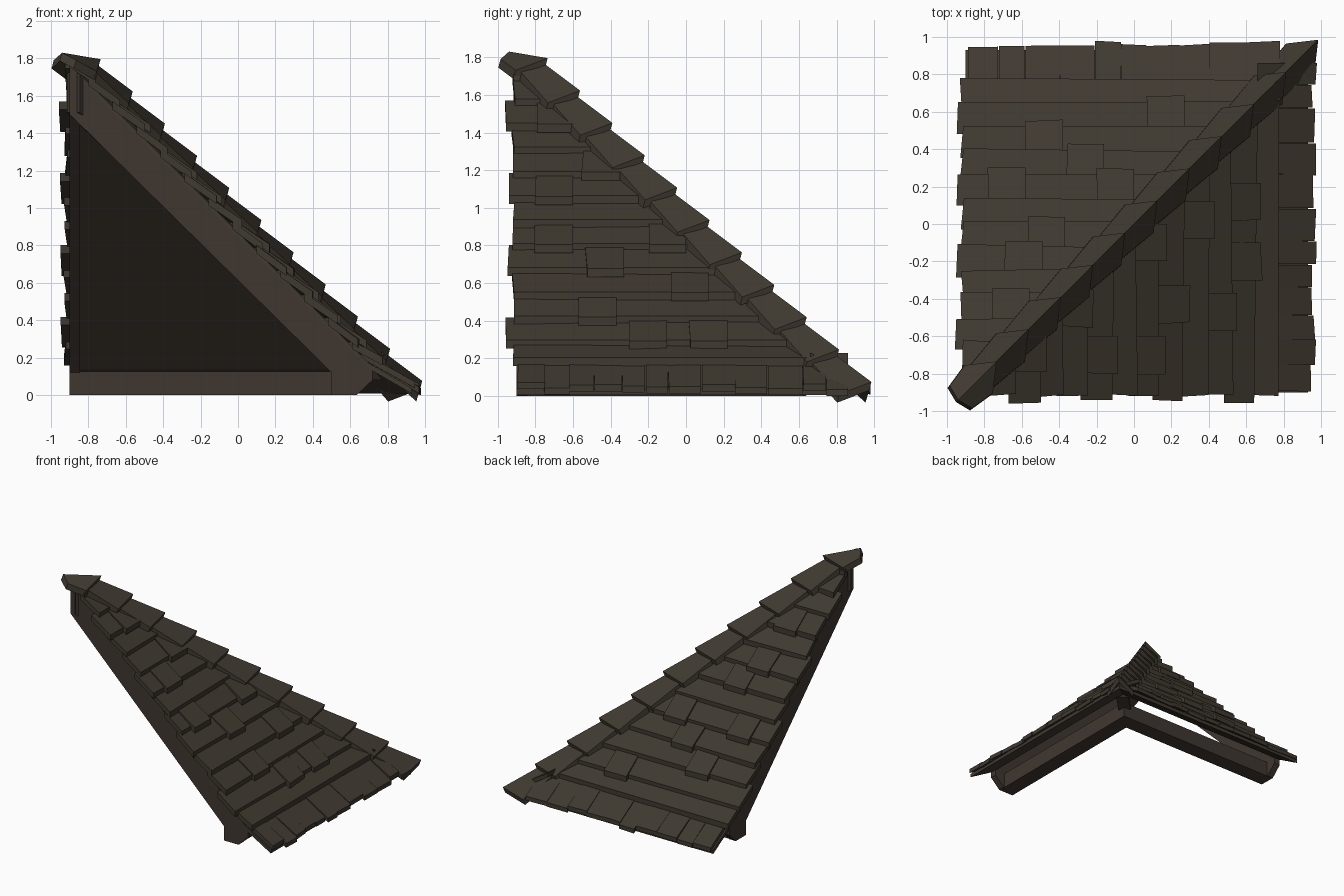
import bpy, bmesh, random

if "Cube" in bpy.data.objects:
    bpy.data.objects.remove(bpy.data.objects["Cube"])
random.seed(4)

def mat(name, c):
    m = bpy.data.materials.new(name)
    m.diffuse_color = (*c, 1)
    m.use_nodes = True
    m.node_tree.nodes["Principled BSDF"].inputs["Base Color"].default_value = m.diffuse_color
    return m
SHINGLE = mat("weathered shingle brown", (0.050, 0.041, 0.029))
TIMBER = mat("dark timber brown", (0.050, 0.038, 0.030))

def finish(bm, name, m):
    bmesh.ops.recalc_face_normals(bm, faces=bm.faces)
    me = bpy.data.meshes.new(name)
    bm.to_mesh(me)
    bm.free()
    me.materials.append(m)
    ob = bpy.data.objects.new(name, me)
    bpy.context.collection.objects.link(ob)

def prism(bm, top, offset, swap=False):
    """Closed prism between a polygon and its offset copy; swap mirrors it over the hip."""
    def put(p):
        return bm.verts.new((p[1], p[0], p[2]) if swap else p)
    a = [put(p) for p in top]
    b = [put([p[i] + offset[i] for i in range(3)]) for p in top]
    bm.faces.new(a)
    bm.faces.new(b[::-1])
    for i in range(len(a)):
        j = (i + 1) % len(a)
        bm.faces.new((a[i], b[i], b[j], a[j]))

def surf(x):
    """Roof height: 45 degrees, flaring out at the eave."""
    return 0.87 - x if x < 0.70 else 0.17 - (x - 0.70) * 0.58

def tile(bm, x0, x1, y0, y1, up0, up1, swap, to_hip=False, jit=0.0, th=0.03):
    j = lambda: random.uniform(-jit, jit)
    e0, e1 = (x0, x1) if to_hip else (y1, y1)
    prism(bm, [(x0, y0 + j(), surf(x0) + up0), (x1 + j(), y0 + j(), surf(x1) + up1),
               (x1 + j(), e1, surf(x1) + up1), (x0, e0, surf(x0) + up0)],
          (0, 0, -th), swap)

# loose raised shingles: (position along eave, row number)
LOOSE = [[(-.69, 10), (-.45, 8), (-.70, 7), (-.70, 5), (-.10, 5), (-.43, 4),
          (.02, 3), (-.47, 2), (-.20, 1), (.12, 1)],
         [(-.48, 2), (-.26, 3), (.17, 1), (-.68, 4), (-.10, 4), (-.47, 6), (-.59, 7), (-.66, 9)]]

for side, label in ((0, "right"), (1, "back")):
    # underside deck
    bm = bmesh.new()
    for x0, x1 in ((-0.88, 0.70), (0.70, 0.93)):
        tile(bm, x0, x1, -0.9, 0, 0, 0, side, True)
    finish(bm, f"{label}_roof_deck", SHINGLE)

    # long overlapping courses with loose shingles on top
    bm = bmesh.new()
    for i in range(13):
        x1 = 0.78 - 0.128 * i
        x0 = max(x1 - 0.17, -0.89)
        yl = -0.92 - 0.03 * (i % 3 == 1)
        tile(bm, x0, x1, yl, 0, 0.03, 0.08, side, True, 0.012, 0.045)
    for y, i in LOOSE[side]:
        x1 = 0.81 - 0.128 * i
        tile(bm, x1 - 0.17, x1, y - 0.1, y + 0.1, 0.05, 0.105, side, jit=0.006, th=0.045)
    finish(bm, f"{label}_shingle_courses", SHINGLE)

    # individual eave shingles
    bm = bmesh.new()
    y = -0.89
    while y < 0.78:
        w = random.uniform(0.12, 0.19)
        x1 = 0.955 + random.uniform(-0.008, 0.022)
        tile(bm, 0.66, x1, y, min(y + w, 0.86), 0.02, 0.035 + random.uniform(-.01, .012), side,
             jit=0.006, th=0.035)
        y += w
    finish(bm, f"{label}_eave_shingles", SHINGLE)

    # gable rafter on the open side
    bm = bmesh.new()
    prof = [(-.9, 1.77), (-.9, 1.5), (.5, .12), (.5, 0), (.635, 0), (.72, .08), (.72, .15)]
    prism(bm, [(x, -0.9, z) for x, z in prof], (0, 0.055, 0), side)
    finish(bm, f"{label}_gable_rafter", TIMBER)

    # wall plate beam
    bm = bmesh.new()
    prism(bm, [(.5, -.9, 0), (.63, -.9, 0), (.63, -.9, .125), (.5, -.9, .125)],
          (0, 1.53, 0), side)
    finish(bm, f"{label}_wall_beam", TIMBER)

# hip rafter under the diagonal
bm = bmesh.new()
d = 0.035
prism(bm, [(-.88 - d, -.88 + d, 1.74), (-.88 - d, -.88 + d, 1.51), (.60 - d, .60 + d, .08),
           (.74 - d, .74 + d, .08)], (2 * d, -2 * d, 0))
finish(bm, "hip_rafter", TIMBER)

# bent cap pieces along the hip
bm = bmesh.new()
for k in range(11):
    t = -0.735 + 0.172 * k
    tip = (t, t, 1.06 - t)
    corner = (t - .02, t - .17, 0.995 - t)
    u = t - 0.24
    ridge, upper = (u, u, 1.0 - u), (u + .05, u - .07, 0.925 - u - .01)
    if k == 0:
        ridge, upper = (-.94, -.94, 1.83), (-.865, -.985, 1.79)
    for side in (0, 1):
        prism(bm, [ridge, tip, corner, upper], (-.012, -.012, -.045), side)
finish(bm, "hip_caps", SHINGLE)
